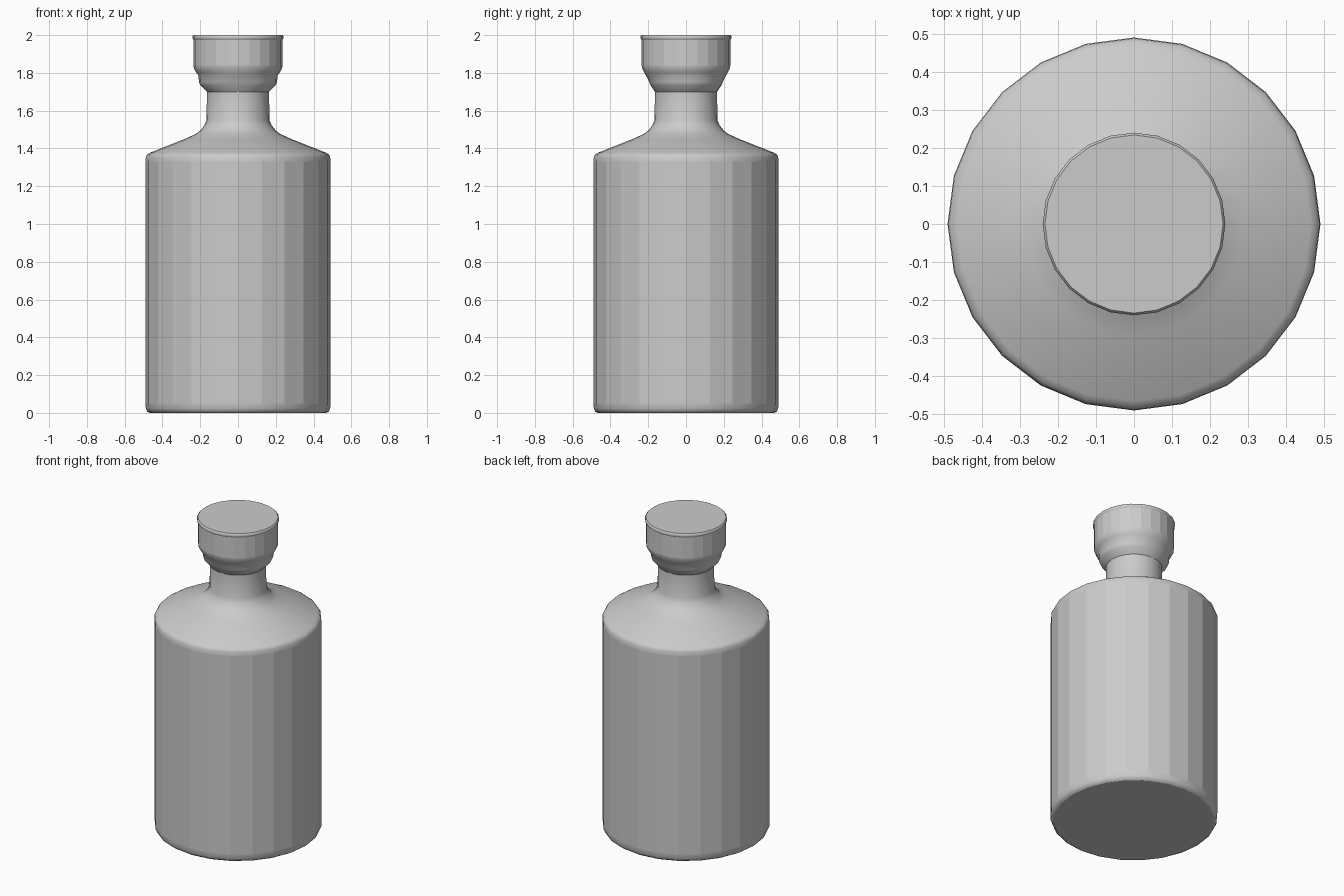
import bpy, bmesh
from math import sin, cos, pi

if "Cube" in bpy.data.objects:
    bpy.data.objects.remove(bpy.data.objects["Cube"])

SIDES = 24


def lathe(name, profile, cap_bottom=False, cap_top=False, flat_rows=()):
    """Revolve (radius along x, radius along y, z) rows into a faceted shell."""
    bm = bmesh.new()
    rings = []
    for rx, ry, z in profile:
        ring = []
        for i in range(SIDES):
            a = 2 * pi * i / SIDES
            r = rx + (ry - rx) * sin(a) ** 4
            ring.append(bm.verts.new((r * cos(a), r * sin(a), z)))
        rings.append(ring)
    for k in range(len(rings) - 1):
        lo, hi = rings[k], rings[k + 1]
        for i in range(SIDES):
            j = (i + 1) % SIDES
            face = bm.faces.new((lo[i], lo[j], hi[j], hi[i]))
            face.smooth = k not in flat_rows
    if cap_bottom:
        bm.faces.new(rings[0][::-1])
    if cap_top:
        bm.faces.new(rings[-1])
    # keep cap rims crisp
    for edge in bm.edges:
        if len(edge.link_faces) == 2 and any(len(f.verts) > 4 for f in edge.link_faces):
            edge.smooth = False
    mesh = bpy.data.meshes.new(name)
    bm.to_mesh(mesh)
    bm.free()
    obj = bpy.data.objects.new(name, mesh)
    bpy.context.collection.objects.link(obj)
    return obj


def round_rows(rows):
    return [(r, r, z) for r, z in rows]


# Bottle: rounded base, faceted wall, sloping shoulder and neck
lathe("bottle_body", round_rows([
    (0.468, 0.0), (0.481, 0.008), (0.488, 0.024), (0.49, 0.05),
    (0.49, 1.33), (0.488, 1.355), (0.481, 1.368), (0.465, 1.378),
    (0.29, 1.447), (0.225, 1.476), (0.20, 1.495), (0.178, 1.523),
    (0.166, 1.55), (0.165, 1.70)]),
    cap_bottom=True, flat_rows=(3,))

# Stopper: flared collar (slightly fuller along x), straight wall and thin lip
lathe("stopper", [
    (0.165, 0.165, 1.70), (0.20, 0.188, 1.735), (0.207, 0.195, 1.752),
    (0.209, 0.211, 1.785), (0.222, 0.222, 1.803), (0.234, 0.232, 1.825),
    (0.235, 0.235, 1.84), (0.235, 0.235, 1.975), (0.24, 0.24, 1.983),
    (0.24, 0.24, 1.994), (0.234, 0.234, 2.0)],
    cap_top=True, flat_rows=(6,))
